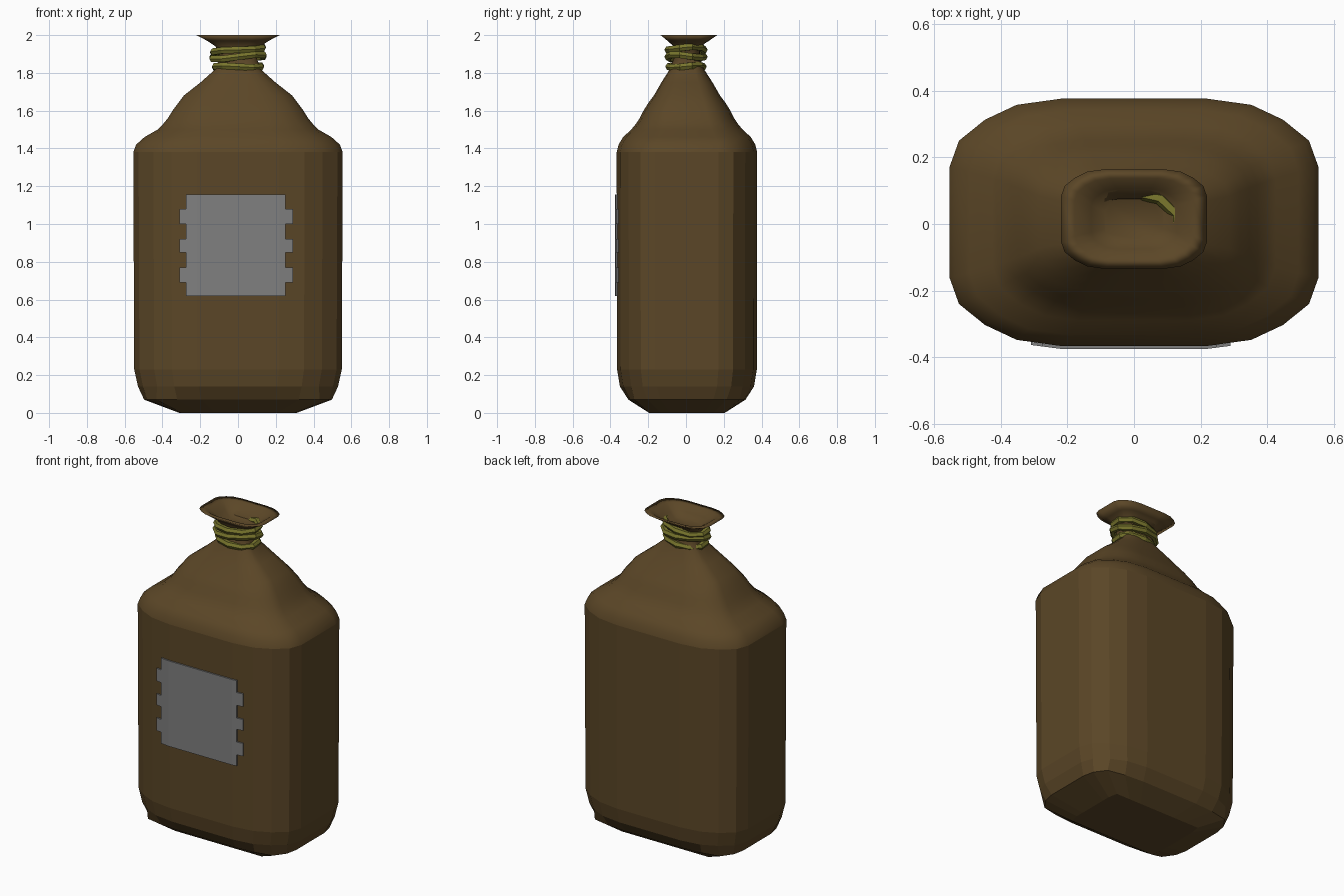
import bpy, bmesh, math

if "Cube" in bpy.data.objects:
    bpy.data.objects.remove(bpy.data.objects["Cube"])


def material(name, rgb):
    m = bpy.data.materials.new(name)
    m.use_nodes = True
    m.diffuse_color = (*rgb, 1)
    bsdf = next(n for n in m.node_tree.nodes if n.type == 'BSDF_PRINCIPLED')
    bsdf.inputs["Base Color"].default_value = (*rgb, 1)
    return m


brown = material("brown cloth", (0.105, 0.062, 0.02))
olive = material("olive twine", (0.19, 0.18, 0.026))
grey = material("grey patch", (0.216, 0.216, 0.216))

# Rounded rectangle outline: one quadrant, mirrored into a full loop
QUAD = [(0.99, 0.45), (0.94, 0.66), (0.80, 0.83), (0.63, 0.95), (0.39, 1.0)]
LOOP = QUAD + [(-x, y) for x, y in reversed(QUAD)]
LOOP += [(-x, -y) for x, y in LOOP]


def ring(z, hx, hy, cy=0.005, square=0.0):
    pts = []
    for x, y in LOOP:
        k = 1 + square * (1 / max(abs(x), abs(y)) - 1)
        pts.append((x * k * hx, cy + y * k * hy, z))
    return pts


def add_object(name, bm, mat):
    bmesh.ops.recalc_face_normals(bm, faces=bm.faces)
    mesh = bpy.data.meshes.new(name)
    bm.to_mesh(mesh)
    bm.free()
    mesh.materials.append(mat)
    ob = bpy.data.objects.new(name, mesh)
    bpy.context.collection.objects.link(ob)
    return ob


def loft(name, rings, mat, closed=False):
    bm = bmesh.new()
    rows = [[bm.verts.new(p) for p in r] for r in rings]
    pairs = list(zip(rows, rows[1:]))
    if closed:
        pairs.append((rows[-1], rows[0]))
    else:
        bm.faces.new(rows[0])
        bm.faces.new(rows[-1])
    for a, b in pairs:
        for i in range(len(a)):
            j = (i + 1) % len(a)
            bm.faces.new((a[i], a[j], b[j], b[i]))
    return add_object(name, bm, mat)


# Sack: squared base, straight body, slumped shoulders, tied neck, flared mouth
outer = [(0.07, 0.50, 0.31), (0.14, 0.535, 0.355), (0.23, 0.555, 0.37), (1.38, 0.56, 0.372),
         (1.42, 0.545, 0.362), (1.46, 0.50, 0.338), (1.50, 0.43, 0.295), (1.53, 0.40, 0.27),
         (1.56, 0.375, 0.25), (1.60, 0.35, 0.23), (1.64, 0.32, 0.205), (1.68, 0.29, 0.175),
         (1.75, 0.20, 0.135), (1.82, 0.12, 0.09), (1.88, 0.10, 0.07), (1.94, 0.12, 0.07)]
rings = [ring(0, 0.31, 0.20, square=1), ring(*outer[0], square=0.4)]
rings += [ring(*o) for o in outer[1:]]
rings += [ring(1.97, 0.165, 0.11, 0.012), ring(2.0, 0.222, 0.15, 0.015),
          ring(1.995, 0.18, 0.12, 0.017), ring(1.96, 0.13, 0.09, 0.015),
          ring(1.93, 0.09, 0.06, 0.012)]
sack = loft("sack", rings, brown)
for p in sack.data.polygons:
    p.use_smooth = p.center.z > 1.39


# Twine: tilted angular loops around the neck
def twine(name, z, hx, hy, tilt, wave, n=10, sides=6, r=0.02):
    sections = []
    for i in range(n):
        a = math.tau * (i + 0.5) / n
        cx, cy = math.cos(a), math.sin(a)
        zc = z + tilt * cx + wave * math.sin(2 * a)
        sec = []
        for s in range(sides):
            b = math.tau * s / sides
            d = r * math.cos(b)
            sec.append(((hx + d) * cx, (hy + d) * cy, zc + r * math.sin(b)))
        sections.append(sec)
    return loft(name, sections, olive, closed=True)


twine("lower_twine", 1.833, 0.125, 0.09, 0.002, 0.006)
twine("middle_twine", 1.885, 0.14, 0.095, 0.006, -0.008)
twine("upper_twine", 1.922, 0.135, 0.095, 0.014, 0.006)


# Patch: thin plate on the front with notched sides
def front_y(x):
    return -0.371 + max(0, abs(x) - 0.22) * 0.13


xs = [-0.31, -0.275, -0.22, 0, 0.22, 0.25, 0.29]
zs = [0.62, 0.69, 0.77, 0.85, 0.92, 1.0, 1.08, 1.155]
bm = bmesh.new()
grid = [[bm.verts.new((x, front_y(x), z)) for x in xs] for z in zs]
for r in range(len(zs) - 1):
    for c in range(len(xs) - 1):
        side = c in (0, len(xs) - 2)
        if not side or r % 2 == 1:
            bm.faces.new((grid[r][c], grid[r][c + 1], grid[r + 1][c + 1], grid[r + 1][c]))
bmesh.ops.delete(bm, geom=[v for v in bm.verts if not v.link_faces], context='VERTS')
patch = add_object("patch", bm, grey)
thick = patch.modifiers.new("thickness", 'SOLIDIFY')
thick.thickness = 0.009
thick.offset = 0
